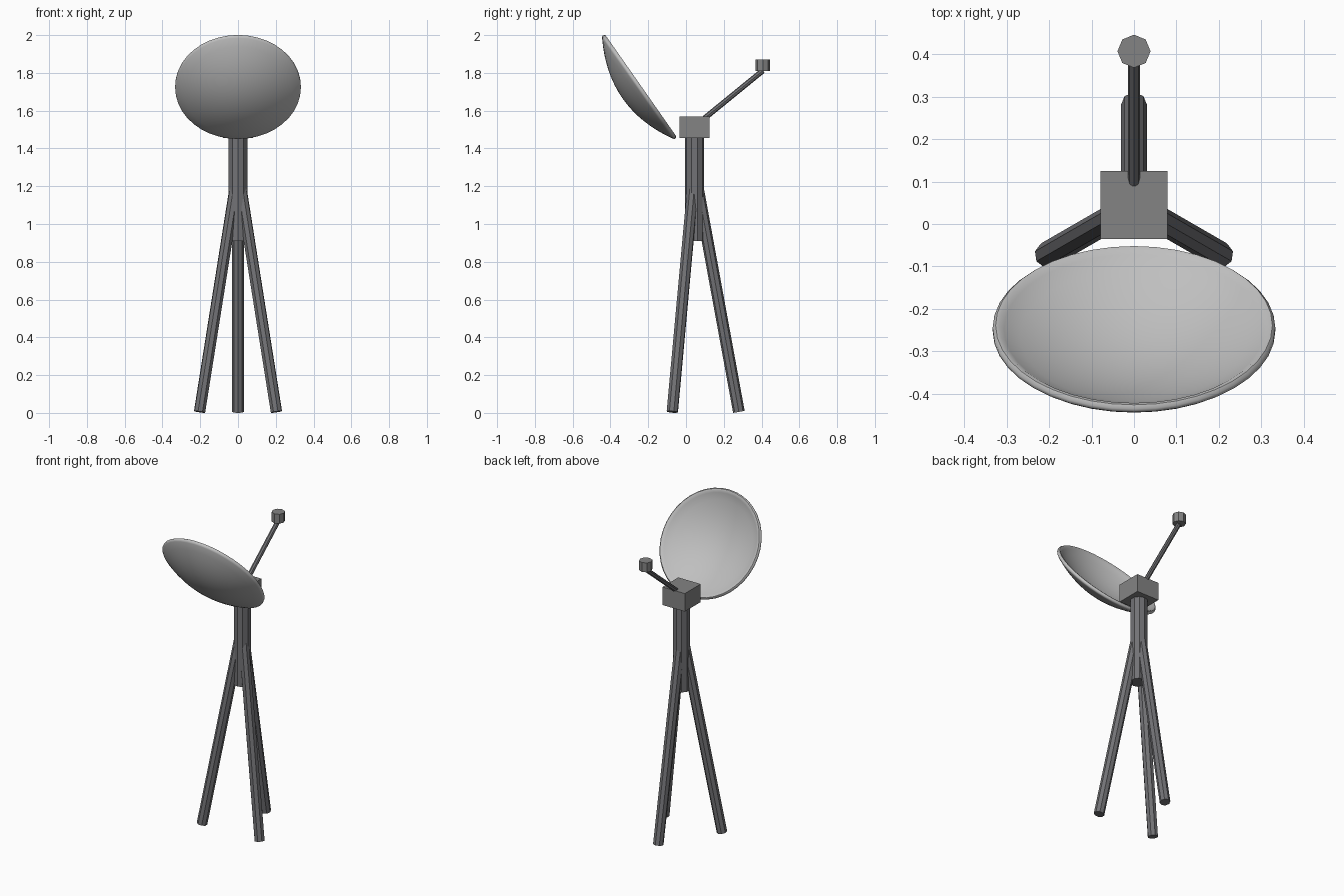
import bpy, math
from mathutils import Vector, Matrix

if "Cube" in bpy.data.objects:
    bpy.data.objects.remove(bpy.data.objects["Cube"])


def material(name, rgb):
    m = bpy.data.materials.new(name)
    m.diffuse_color = (*rgb, 1)
    m.use_nodes = True
    m.node_tree.nodes["Principled BSDF"].inputs["Base Color"].default_value = m.diffuse_color
    return m


pale = material("pale grey", (0.52, 0.52, 0.52))
mid = material("mid grey", (0.23, 0.23, 0.23))
dark = material("dark grey", (0.17, 0.17, 0.18))
CY = 0.045  # y of the mast axis


def rod(name, start, end, radius, sides, mat, spin=0):
    """Flat-sided cylinder between two points."""
    a, b = Vector(start), Vector(end)
    bpy.ops.mesh.primitive_cylinder_add(vertices=sides, radius=radius, depth=(b - a).length)
    ob = bpy.context.object
    ob.name = name
    turn = (b - a).to_track_quat('Z', 'Y').to_matrix().to_4x4()
    ob.matrix_world = Matrix.Translation((a + b) / 2) @ turn @ Matrix.Rotation(spin, 4, 'Z')
    ob.data.materials.append(mat)
    return ob


# Tripod: three splayed legs around the mast
for name, deg in (("back_leg", 90), ("left_leg", 210), ("right_leg", 330)):
    out = Vector((math.cos(math.radians(deg)), math.sin(math.radians(deg)), 0))
    base = Vector((0, CY, 0))
    rod(name, base + out * 0.235 + Vector((0, 0, 0.0054)),
        base + out * 0.018 + Vector((0, 0, 1.19)), 0.031, 8, dark)

# Mast and the head box on top of it
rod("mast", (0, CY, 0.91), (0, CY, 1.47), 0.0515, 10, dark)
bpy.ops.mesh.primitive_cube_add(size=1, location=(0, CY, 1.5125))
box = bpy.context.object
box.name = "head_box"
box.scale = (0.158, 0.16, 0.115)
box.data.materials.append(mid)

# Feed arm and receiver
rod("feed_arm", (0, 0.098, 1.56), (0, 0.407, 1.812), 0.0145, 8, dark)
rod("receiver", (0, 0.407, 1.81), (0, 0.407, 1.87), 0.039, 8, mid)

# Dish: closed profile (radius, height along axis), outer bowl, rounded rim, inner bowl
R, SEG, STEPS = 0.333, 40, 8
outer = [(0.325 * i / STEPS, -0.118 + 0.095 * (i / STEPS) ** 2) for i in range(STEPS + 1)]
rim = [(R, -0.016), (R, -0.007), (0.326, 0.0), (0.317, -0.001)]
inner = [(0.306 * i / STEPS, -0.098 + 0.088 * (i / STEPS) ** 2) for i in range(STEPS, -1, -1)]
profile = outer[1:] + rim + inner[:-1]
verts = [(r * math.cos(2 * math.pi * s / SEG), r * math.sin(2 * math.pi * s / SEG), z)
         for r, z in profile for s in range(SEG)]
faces = [(k * SEG + s, k * SEG + (s + 1) % SEG, (k + 1) * SEG + (s + 1) % SEG, (k + 1) * SEG + s)
         for k in range(len(profile) - 1) for s in range(SEG)]
verts += [(0, 0, outer[0][1]), (0, 0, inner[-1][1])]
low, high, last = len(verts) - 2, len(verts) - 1, (len(profile) - 1) * SEG
for s in range(SEG):
    n = (s + 1) % SEG
    faces += [(low, n, s), (high, last + s, last + n)]
mesh = bpy.data.meshes.new("dish")
mesh.from_pydata(verts, [], faces)
mesh.materials.append(pale)
dish = bpy.data.objects.new("dish", mesh)
bpy.context.collection.objects.link(dish)
dish.location = (0, -0.239, 1.732)
dish.rotation_euler = (math.radians(-55), 0, 0)  # tips the opening up and back
bpy.context.view_layer.objects.active = dish
bpy.ops.object.select_all(action='DESELECT')
dish.select_set(True)
bpy.ops.object.shade_smooth_by_angle(angle=math.radians(50))
